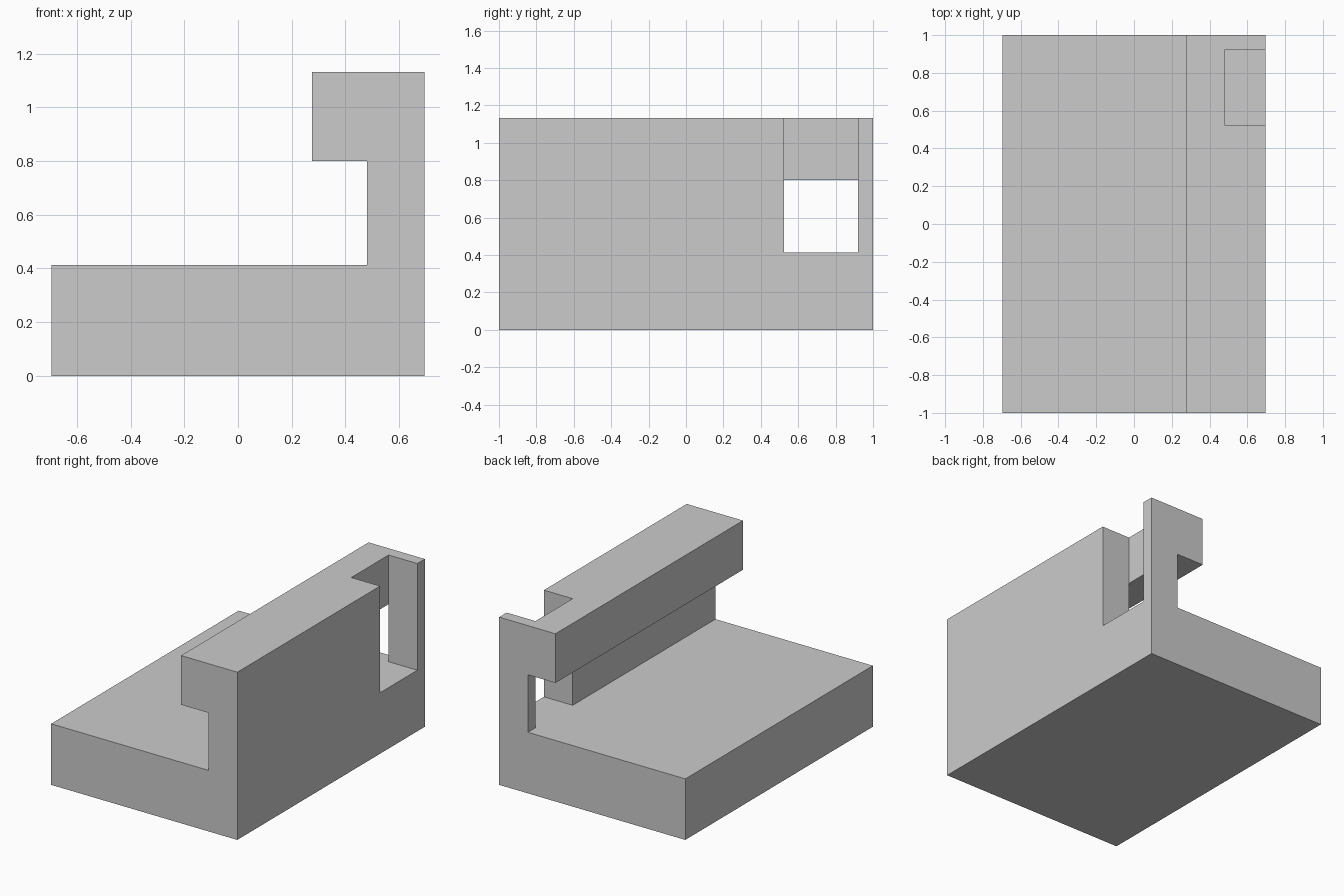
import bpy
import bmesh

cube = bpy.data.objects.get("Cube")
if cube:
    bpy.data.objects.remove(cube, do_unlink=True)

# Plain grey material
grey = bpy.data.materials.new("plain_grey")
grey.use_nodes = True
colour = (0.6, 0.6, 0.6, 1)
grey.diffuse_color = colour
grey.node_tree.nodes["Principled BSDF"].inputs["Base Color"].default_value = colour


def add_object(name, bm):
    bmesh.ops.recalc_face_normals(bm, faces=bm.faces)
    mesh = bpy.data.meshes.new(name)
    bm.to_mesh(mesh)
    bm.free()
    mesh.materials.append(grey)
    obj = bpy.data.objects.new(name, mesh)
    bpy.context.collection.objects.link(obj)
    return obj


def extrude_profile(name, points, y0, y1):
    """Sweep an x-z outline along y."""
    bm = bmesh.new()
    face = bm.faces.new([bm.verts.new((x, y0, z)) for x, z in points])
    swept = bmesh.ops.extrude_face_region(bm, geom=[face])["geom"]
    verts = [v for v in swept if isinstance(v, bmesh.types.BMVert)]
    bmesh.ops.translate(bm, verts=verts, vec=(0, y1 - y0, 0))
    return add_object(name, bm)


# Main body: base slab, side wall and overhanging lip in one profile
side, wall, lip = 0.695, 0.48, 0.275
floor, under_lip, top = 0.412, 0.80, 1.132
body = extrude_profile("slotted_bracket", [
    (-side, 0), (side, 0), (side, top), (lip, top),
    (lip, under_lip), (wall, under_lip), (wall, floor), (-side, floor),
], -1, 1)

# Open notch through the wall near the back, leaving the lip intact
cutter = extrude_profile("notch_cutter", [
    (wall, floor), (side + 0.1, floor), (side + 0.1, top + 0.1), (wall, top + 0.1),
], 0.523, 0.92)
cutter.hide_render = True
cutter.hide_viewport = True

notch = body.modifiers.new("notch", 'BOOLEAN')
notch.operation = 'DIFFERENCE'
notch.solver = 'EXACT'
notch.object = cutter
